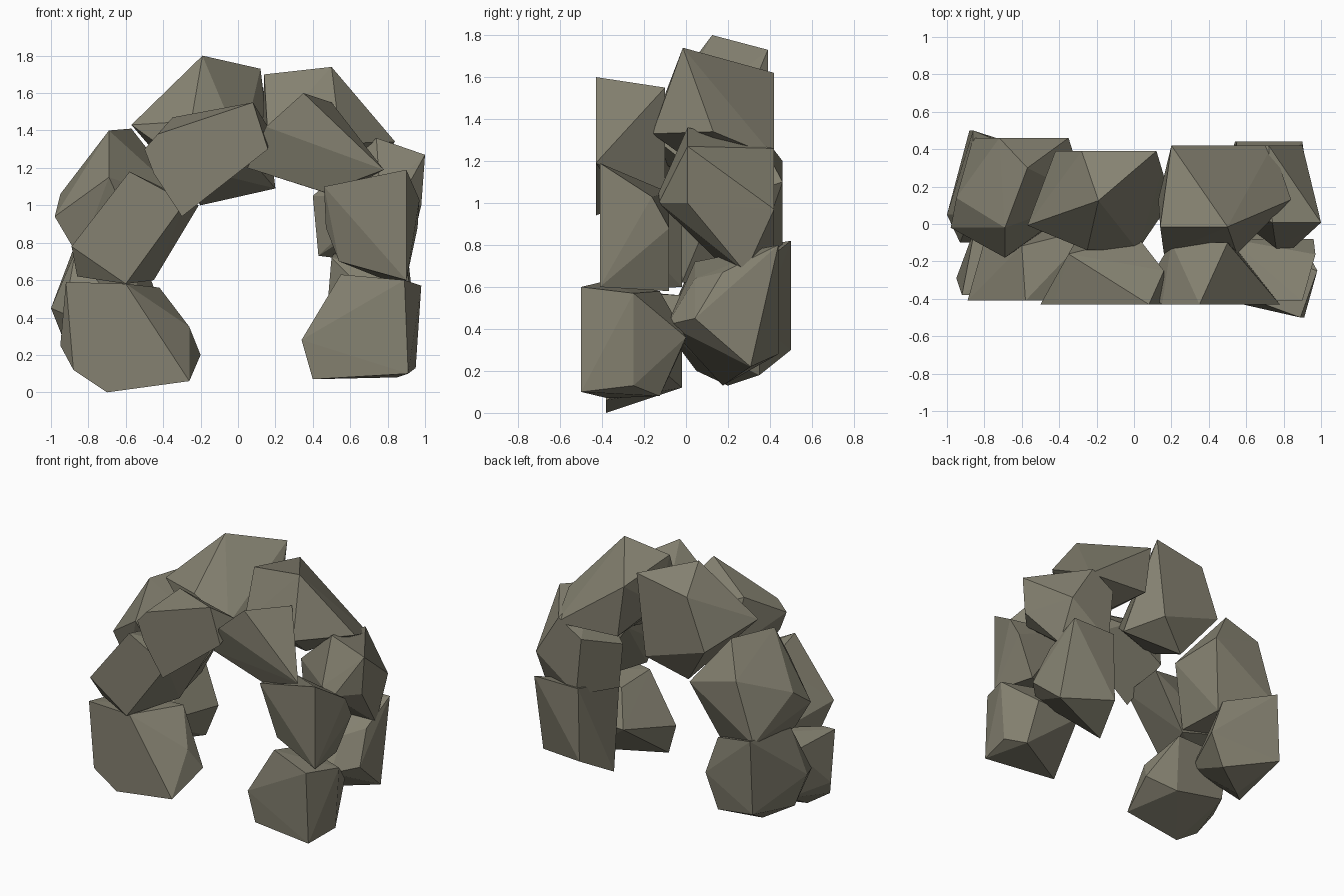
import bpy, bmesh

stone = bpy.data.materials.new("olive grey stone")
stone.diffuse_color = (0.235, 0.222, 0.165, 1)


def rock(name, front, back, corners, steps):
    """Faceted boulder: hull of x-z corners, each set at a depth step
    from 0 (front) to 4 (back) between the two y limits."""
    bm = bmesh.new()
    for (x, z), step in zip(corners, steps):
        bm.verts.new((x, front + (back - front) * int(step) / 4, z))
    hull = bmesh.ops.convex_hull(bm, input=bm.verts[:])
    junk = {g for g in hull["geom_interior"] + hull["geom_unused"]
            if isinstance(g, bmesh.types.BMVert)}
    bmesh.ops.delete(bm, geom=list(junk), context='VERTS')
    bmesh.ops.recalc_face_normals(bm, faces=bm.faces[:])
    mesh = bpy.data.meshes.new(name)
    bm.to_mesh(mesh)
    bm.free()
    mesh.materials.append(stone)
    obj = bpy.data.objects.new(name, mesh)
    bpy.context.collection.objects.link(obj)


# Front row, left foot to right foot
rock("front_left_base", -.38, -.02,
     [(-.92, .59), (-.6, .58), (-.42, .56), (-.26, .35), (-.2, .2), (-.26, .06),
      (-.7, 0), (-.88, .12), (-.95, .25), (-.85, .55), (-.8, .2), (-.4, .12)],
     "004230001444")
rock("front_left_middle", -.41, -.02,
     [(-.58, 1.18), (-.28, 1.02), (-.6, .58), (-.89, .78), (-.86, .62),
      (-.21, 1), (-.45, .6), (-.78, .7), (-.6, 1.1)],
     "000014443")
rock("front_left_crown", -.43, -.07,
     [(.08, 1.55), (.16, 1.3), (.16, 1.42), (-.3, .94), (-.45, 1.17), (-.5, 1.3),
      (-.43, 1.38), (-.35, 1.47), (.02, 1.3), (-.3, 1.1)],
     "0020000344")
rock("front_right_crown", -.43, -.1,
     [(.35, 1.6), (.5, 1.55), (.78, 1.19), (.52, 1.05), (.46, 1.07),
      (.05, 1.2), (.15, 1.42), (.2, 1.42)],
     "04041104")
rock("front_right_middle", -.41, -.08,
     [(.46, 1.1), (.9, 1.19), (.97, 1.03), (.96, .88), (.9, .6),
      (.84, .58), (.54, .7), (.47, .88), (.52, 1.05)],
     "003404114")
rock("front_right_base", -.5, 0,
     [(.55, .63), (.89, .6), (.98, .57), (.95, .13), (.91, .1), (.4, .07),
      (.34, .28), (.85, .36), (.5, .35), (.85, .08), (.6, .58)],
     "10220114433")

# Back row, left foot to right foot
rock("back_left_base", -.1, .5,
     [(-.86, .82), (-.87, .75), (-1, .45), (-.93, .42), (-.88, .3), (-.9, .2),
      (-.75, .13), (-.5, .18), (-.4, .42), (-.5, .7), (-.6, .4)],
     "41104123330")
rock("back_left_middle", -.18, .46,
     [(-.69, 1.4), (-.57, 1.41), (-.95, 1.06), (-.98, .94), (-.69, 1.15), (-.72, 1.2),
      (-.35, 1.1), (-.25, 1), (-.45, .62), (-.85, .72), (-.86, .78), (-.5, .65)],
     "132104421143")
rock("back_left_crown", -.14, .39,
     [(-.19, 1.8), (.12, 1.73), (.14, 1.5), (.2, 1.09), (-.2, 1), (-.57, 1.43),
      (-.25, 1.45), (.02, 1.3), (-.28, 1.66), (.05, 1.15), (-.42, 1.3), (-.25, 1.2)],
     "243231004440")
rock("back_right_crown", -.16, .42,
     [(.14, 1.7), (.5, 1.74), (.84, 1.34), (.74, 1.22), (.2, 1.62),
      (.55, 1.33), (.16, 1.36), (.13, 1.4), (.45, 1.12), (.25, 1.25)],
     "1124400224")
rock("back_right_middle", -.13, .42,
     [(.74, 1.36), (1, 1.27), (.72, 1.26), (.76, 1.05), (.85, 1), (.98, 1),
      (.9, .97), (.9, .67), (.43, .73), (.4, 1.05), (.54, 1.15), (.58, .74)],
     "114001432244")
rock("back_right_base", -.09, .44,
     [(.9, .8), (.55, .8), (.54, .28), (.92, .22), (.94, .45), (.8, .42),
      (.45, .13), (.8, .64), (.9, .67), (.5, .72)],
     "4443102121")
